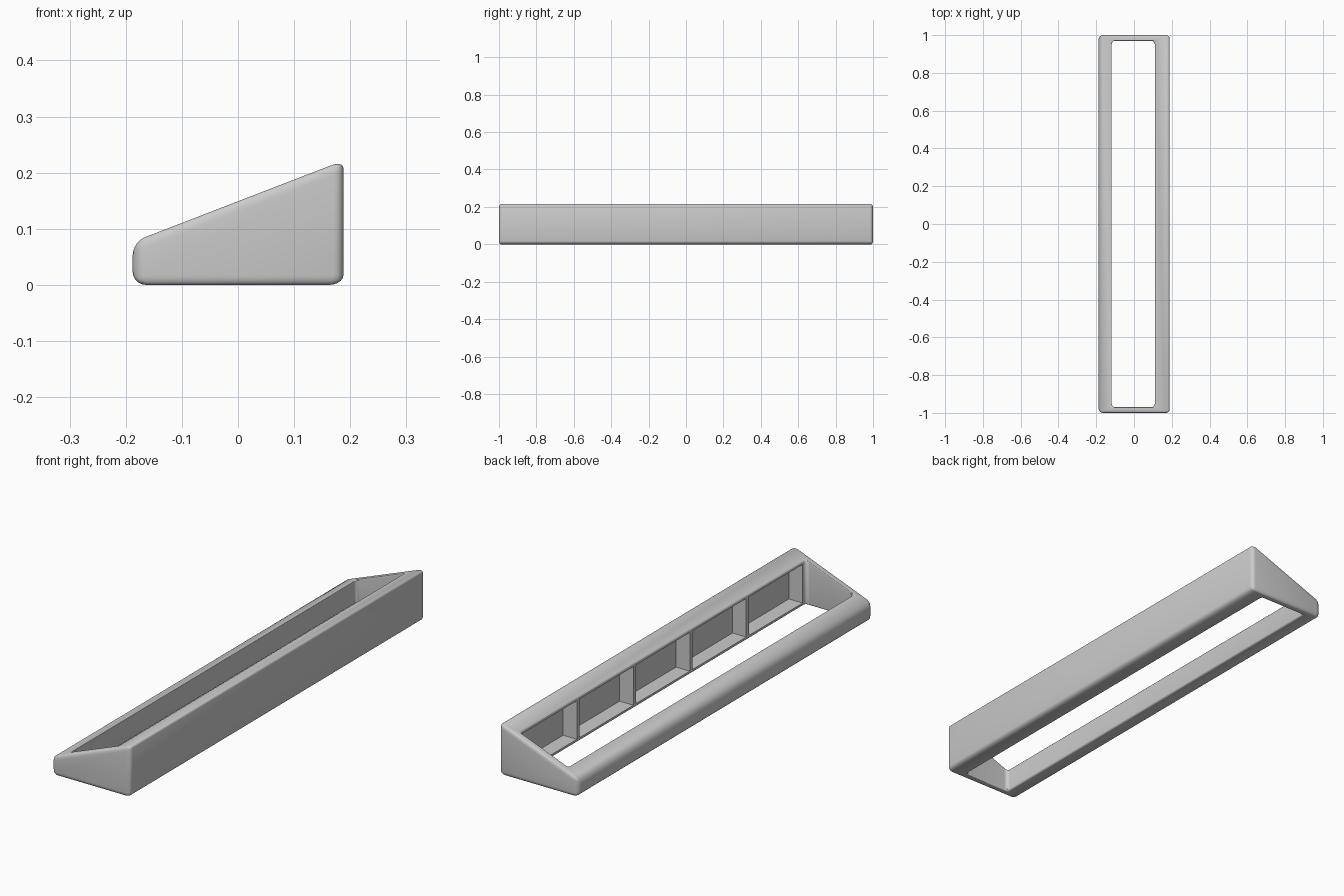
import bpy, bmesh, math

cube = bpy.data.objects.get("Cube")
if cube:
    bpy.data.objects.remove(cube, do_unlink=True)

SLOPE = 0.386
X_OUT, Y_OUT = 0.188, 1.0
X_LOW, X_HIGH, Y_IN = -0.118, 0.11, 0.97
WALL = 0.013
BEVEL = 0.025

grey = bpy.data.materials.new("plain_grey")
grey.use_nodes = True
grey.diffuse_color = (0.6, 0.6, 0.6, 1)
grey.node_tree.nodes["Principled BSDF"].inputs["Base Color"].default_value = (0.6, 0.6, 0.6, 1)


def top(x):
    return 0.149 + SLOPE * x


def new_object(name, bm):
    bmesh.ops.recalc_face_normals(bm, faces=bm.faces)
    mesh = bpy.data.meshes.new(name)
    bm.to_mesh(mesh)
    bm.free()
    obj = bpy.data.objects.new(name, mesh)
    bpy.context.collection.objects.link(obj)
    mesh.materials.append(grey)
    return obj


def apply_modifiers(obj):
    bpy.ops.object.select_all(action='DESELECT')
    bpy.context.view_layer.objects.active = obj
    obj.select_set(True)
    for mod in list(obj.modifiers):
        bpy.ops.object.modifier_apply(modifier=mod.name)


# Wedge-shaped frame: outer and inner rings at the bottom and on the sloping top
bm = bmesh.new()
rings = []
for x0, x1, y in ((-X_OUT, X_OUT, Y_OUT), (X_LOW, X_HIGH, Y_IN)):
    corners = [(x0, -y), (x1, -y), (x1, y), (x0, y)]
    rings.append([[bm.verts.new((cx, cy, z(cx))) for cx, cy in corners]
                  for z in (lambda x: 0, top)])
(out_low, out_top), (in_low, in_top) = rings
for i in range(4):
    j = (i + 1) % 4
    for a, b in ((out_low, out_top), (in_low, in_top), (out_low, in_low), (out_top, in_top)):
        bm.faces.new((a[i], a[j], b[j], b[i]))

# Bevel weights: soft outside, crisp around the opening
weight = bm.edges.layers.float.new("bevel_weight_edge")
inner = set(in_low + in_top)
for e in bm.edges:
    a, b = e.verts
    if a in inner and b in inner:
        vertical = abs(a.co.x - b.co.x) + abs(a.co.y - b.co.y) < 0.001
        low_bottom = a in in_low and b in in_low and a.co.x < 0 and b.co.x < 0
        e[weight] = 0.7 if vertical else 0.4 if low_bottom else 0.2
    elif a not in inner and b not in inner:
        if a.co.x < 0 and b.co.x < 0:
            e[weight] = 1.0
        elif a in out_top and b in out_top and a.co.x > 0 and b.co.x > 0:
            e[weight] = 0.55
        else:
            e[weight] = 0.7
frame = new_object("wedge_frame", bm)
bevel = frame.modifiers.new("soft_edges", 'BEVEL')
bevel.limit_method = 'WEIGHT'
bevel.width = BEVEL
bevel.segments = 5
apply_modifiers(frame)

# Five pockets hollowed into the tall rail, leaving thin dividers
COUNT, DIVIDER = 5, 0.018
pitch = 2 * (Y_IN - 0.012) / COUNT
bm = bmesh.new()
for n in range(COUNT):
    mid = (n - (COUNT - 1) / 2) * pitch
    half = (pitch - DIVIDER) / 2
    xa, xb = X_HIGH - 0.03, X_OUT - WALL
    profile = [(xa, WALL), (xb, WALL), (xb, top(xb) - WALL), (xa, top(xa) - WALL)]
    near = [bm.verts.new((x, mid - half, z)) for x, z in profile]
    far = [bm.verts.new((x, mid + half, z)) for x, z in profile]
    bm.faces.new(near)
    bm.faces.new(far)
    for i in range(4):
        j = (i + 1) % 4
        bm.faces.new((near[i], near[j], far[j], far[i]))
cutter = new_object("pocket_cutter", bm)
cutter.hide_render = True
cut = frame.modifiers.new("pockets", 'BOOLEAN')
cut.operation = 'DIFFERENCE'
cut.solver = 'EXACT'
cut.object = cutter
apply_modifiers(frame)
bpy.data.objects.remove(cutter, do_unlink=True)

# Smooth shading that keeps the pocket rims sharp
bpy.ops.object.select_all(action='DESELECT')
frame.select_set(True)
bpy.context.view_layer.objects.active = frame
bpy.ops.object.shade_smooth_by_angle(angle=math.radians(35))
